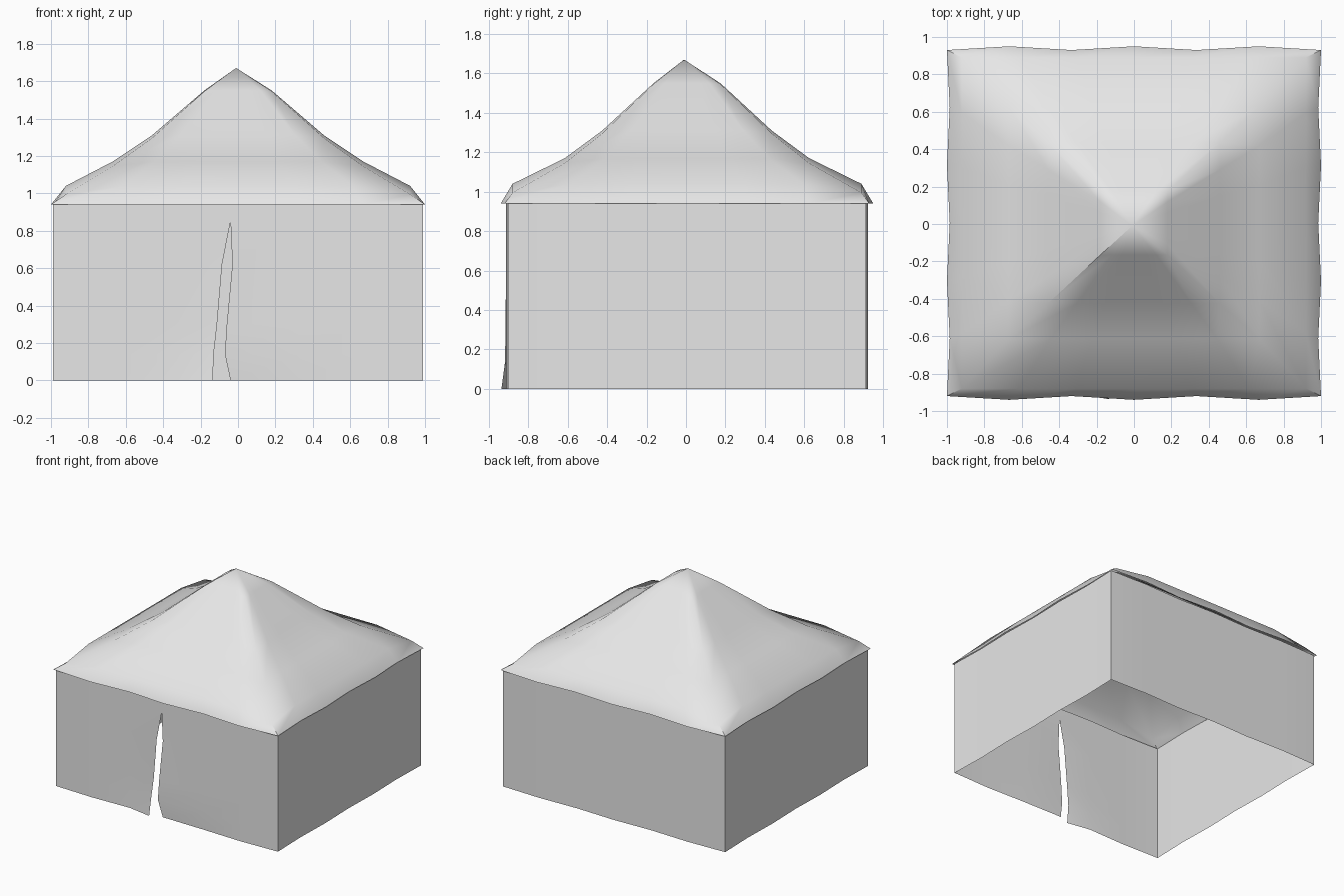
import bpy, bmesh, math

cube = bpy.data.objects.get("Cube")
if cube:
    bpy.data.objects.remove(cube, do_unlink=True)

canvas = bpy.data.materials.new("light_grey_canvas")
canvas.use_nodes = True
GREY = (0.8, 0.8, 0.8, 1)
canvas.diffuse_color = GREY
canvas.node_tree.nodes["Principled BSDF"].inputs["Base Color"].default_value = GREY

Y_MID = 0.005          # slight offset of the tent along y
SEGS = 6               # cloth segments along each side


def wave(u):
    """Cloth ripple along a side, 0 at the corners and 1 at the crests."""
    return (1 + math.cos(3 * math.pi * u)) / 2


def ring_points(half_x, half_y, ripple_x=0, ripple_y=0):
    """Rectangle walked counter-clockwise; yields x, y and the place along the side."""
    for side in range(4):
        for i in range(SEGS):
            u = 2 * i / SEGS - 1
            along_x = u * half_x
            along_y = u * half_y
            out_x = half_x + ripple_x * wave(u)
            out_y = half_y + ripple_y * wave(u)
            x, y = [(along_x, -out_y), (out_x, along_y),
                    (-along_x, out_y), (-out_x, -along_y)][side]
            yield x, y + Y_MID, u


def finish(bm, name, angle):
    bmesh.ops.remove_doubles(bm, verts=bm.verts, dist=0.0005)
    mesh = bpy.data.meshes.new(name)
    bm.to_mesh(mesh)
    bm.free()
    mesh.materials.append(canvas)
    obj = bpy.data.objects.new(name, mesh)
    bpy.context.collection.objects.link(obj)
    bpy.ops.object.select_all(action='DESELECT')
    obj.select_set(True)
    bpy.context.view_layer.objects.active = obj
    bpy.ops.object.shade_smooth_by_angle(angle=math.radians(angle))
    return obj


def bridge(bm, low, high, closed=False):
    count = len(low)
    for i in range(count if closed else count - 1):
        j = (i + 1) % count
        quad = (low[i], low[j], high[j], high[i])
        if (quad[2].co - quad[3].co).length > 1e-5:
            bm.faces.new(quad)


# Roof: sagging rings from the rippled eave up to the peak
# half x, half y, height at mid side, height on the hip
ROOF = [(1.0, 0.925, 0.94, 0.94),
        (0.92, 0.885, 1.04, 0.995),
        (0.67, 0.62, 1.17, 1.145),
        (0.46, 0.43, 1.31, 1.295),
        (0.18, 0.17, 1.55, 1.545)]
bm = bmesh.new()
rings = []
for level, (hx, hy, z_mid, z_hip) in enumerate(ROOF):
    rx, ry = (-0.015, 0.02) if level == 0 else (0, 0)
    rings.append([bm.verts.new((x, y, z_hip if u == -1 else z_mid))
                  for x, y, u in ring_points(hx, hy, rx, ry)])
for low, high in zip(rings, rings[1:]):
    bridge(bm, low, high, closed=True)
peak = bm.verts.new((-0.01, -0.01, 1.67))
top = rings[-1]
for a, b in zip(top, top[1:] + top[:1]):
    bm.faces.new((a, b, peak))
finish(bm, "roof", 40)

# Side and back walls: one rippled sheet around three sides
WALL_X, WALL_Y, WALL_TOP = 0.988, 0.908, 0.94
outline = list(ring_points(WALL_X, WALL_Y, -0.008, 0.01))
loop = outline[SEGS:] + outline[:1]
bm = bmesh.new()
rows = [[bm.verts.new((x, y, z)) for x, y, u in loop] for z in (0, WALL_TOP)]
bridge(bm, *rows)
finish(bm, "side_and_back_walls", 30)

# Front wall: two flaps parted by a slit that closes near the top
# height, slit edge on each side, outward flare of each edge
SLIT = [(0, -0.135, -0.04, 0.027, -0.015),
        (0.14, -0.13, -0.07, 0.008, 0.006),
        (0.3, -0.112, -0.06, 0, 0.004),
        (0.62, -0.085, -0.03, 0, 0),
        (0.85, -0.04, -0.04, 0, 0),
        (WALL_TOP, -0.04, -0.04, 0, 0)]


def front_point(bm, x, z, flare=0):
    y = -WALL_Y - 0.01 * wave(x / WALL_X) + Y_MID - flare
    return bm.verts.new((x, y, z))


bm = bmesh.new()
columns = [WALL_X * k / 3 for k in (1, 2, 3)]
left_rows, right_rows = [], []
for z, edge_a, edge_b, flare_a, flare_b in SLIT:
    right_rows.append([front_point(bm, -x, z) for x in reversed(columns)]
                      + [front_point(bm, edge_a, z, flare_a)])
    left_rows.append([front_point(bm, edge_b, z, flare_b)]
                     + [front_point(bm, x, z) for x in columns])
for flap in (right_rows, left_rows):
    for low, high in zip(flap, flap[1:]):
        bridge(bm, low, high)
finish(bm, "front_wall_flaps", 30)
